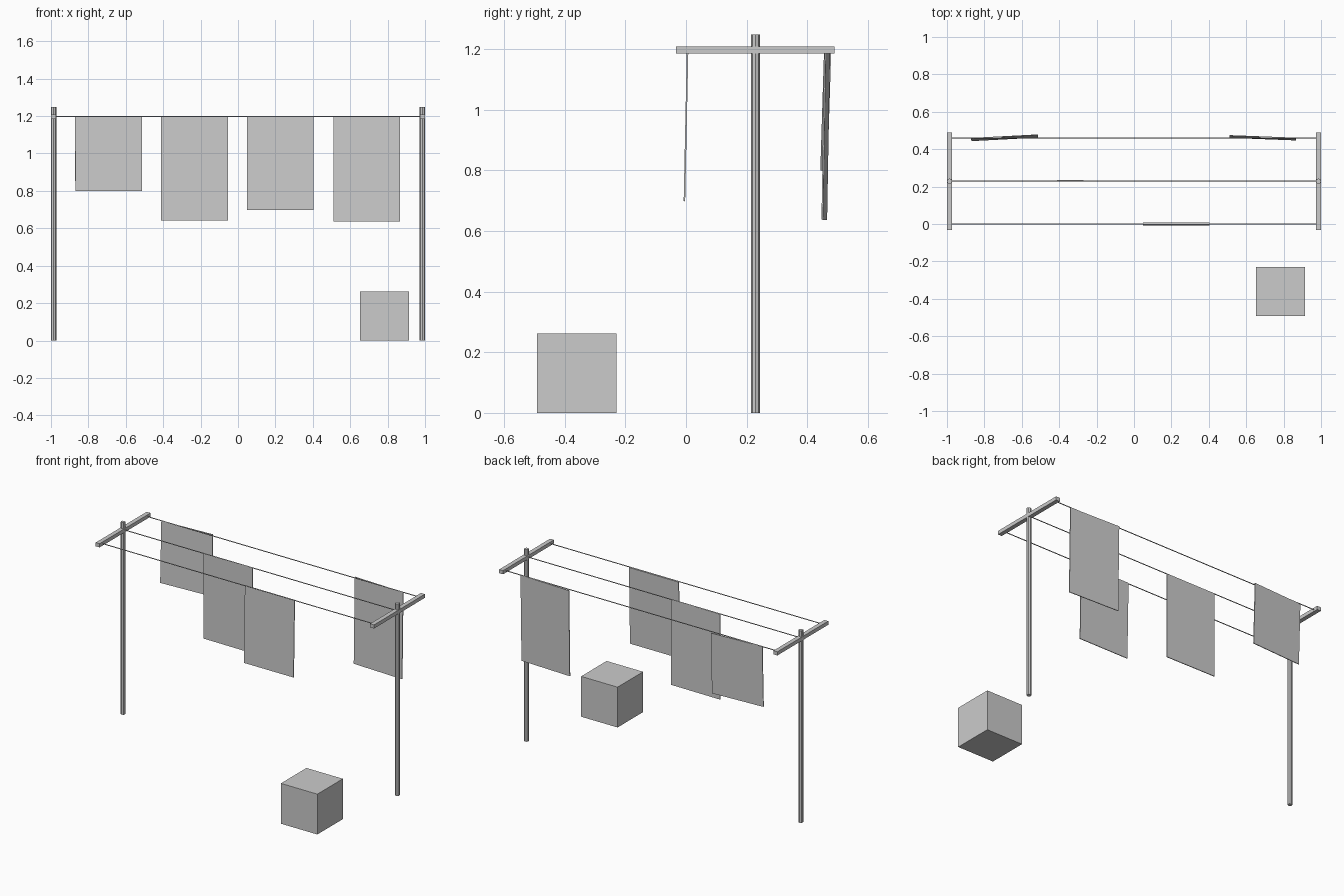
import bpy
import math

if "Cube" in bpy.data.objects:
    bpy.data.objects.remove(bpy.data.objects["Cube"])

grey = bpy.data.materials.new("plain grey")
grey.diffuse_color = (0.6, 0.6, 0.6, 1)
grey.use_nodes = True
grey.node_tree.nodes["Principled BSDF"].inputs["Base Color"].default_value = grey.diffuse_color

LINE_Z = 1.197
MID_Y = 0.229
POST_X = 0.986


def finish(name):
    ob = bpy.context.object
    ob.name = name
    ob.data.materials.append(grey)
    return ob


def box(name, centre, size, rot=(0, 0, 0)):
    bpy.ops.mesh.primitive_cube_add(size=1, location=centre)
    ob = finish(name)
    ob.scale = size
    ob.rotation_euler = [math.radians(a) for a in rot]
    return ob


def rod(name, centre, radius, length, sides, rot=(0, 0, 0)):
    bpy.ops.mesh.primitive_cylinder_add(vertices=sides, radius=radius, depth=length,
                                        location=centre, rotation=rot)
    return finish(name)


# T-shaped end frames
for side, sx in (("left", -1), ("right", 1)):
    rod(side + "_post", (sx * POST_X, MID_Y, 0.624), 0.0143, 1.248, 8)
    box(side + "_crossbar", (sx * POST_X, MID_Y, LINE_Z), (0.028, 0.523, 0.024))

# Three washing lines
for i, y in enumerate((0.0, 0.23, 0.46)):
    rod(f"line_{i + 1}", (0, y, LINE_Z), 0.0028, 2 * POST_X, 6, (0, math.pi / 2, 0))

# Hanging sheets: centre x, line y, bottom z, tilt and yaw in degrees
sheets = [(-0.692, 0.461, 0.800, -1.8, 3.0),
          (-0.232, 0.231, 0.643, 0.0, -0.6),
          (0.226, 0.000, 0.698, -1.2, 0.0),
          (0.688, 0.461, 0.637, -1.0, -2.2)]
for i, (x, y, bottom, tilt, yaw) in enumerate(sheets):
    box(f"sheet_{i + 1}", (x, y, (LINE_Z + bottom) / 2),
        (0.357, 0.005, LINE_Z - bottom), (tilt, 0, yaw))

# Laundry box on the ground
box("laundry_box", (0.784, -0.361, 0.131), (0.262, 0.262, 0.262))
